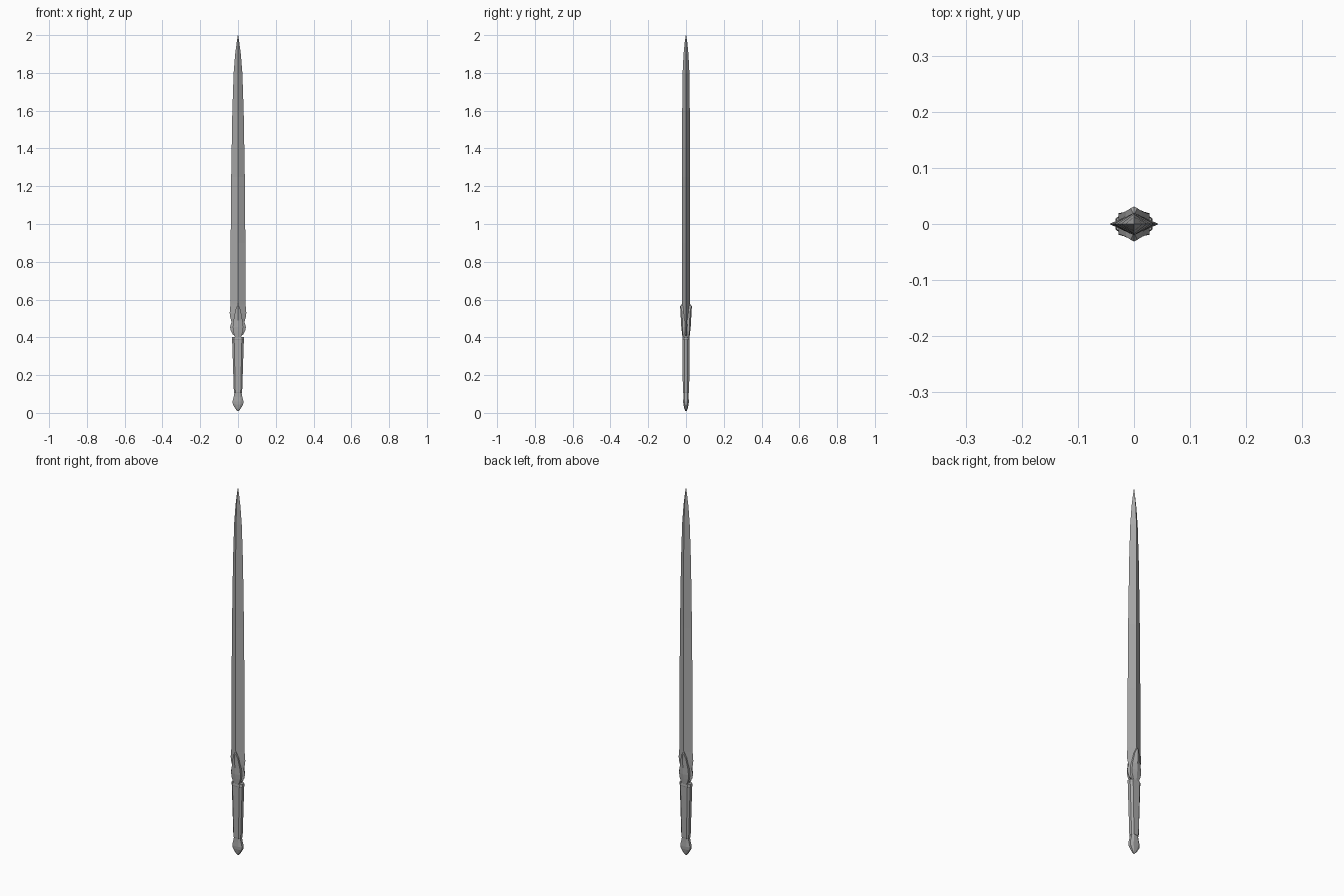
import bpy, bmesh

# Dark steel used on every part
steel = bpy.data.materials.new("dark_steel")
steel.diffuse_color = (0.4, 0.4, 0.4, 1)


def loft(name, rings):
    """Skin a stack of equal-length point rings and cap both ends."""
    bm = bmesh.new()
    rows = [[bm.verts.new(p) for p in ring] for ring in rings]
    n = len(rows[0])
    for a, b in zip(rows, rows[1:]):
        for i in range(n):
            j = (i + 1) % n
            bm.faces.new((a[i], a[j], b[j], b[i]))
    bm.faces.new(rows[0][::-1])
    bm.faces.new(rows[-1])
    bmesh.ops.remove_doubles(bm, verts=bm.verts, dist=1e-5)
    bmesh.ops.recalc_face_normals(bm, faces=bm.faces)
    me = bpy.data.meshes.new(name)
    bm.to_mesh(me)
    bm.free()
    me.materials.append(steel)
    ob = bpy.data.objects.new(name, me)
    bpy.context.collection.objects.link(ob)
    return ob


def diamond(hx, hy, z, drop=0.0):
    return [(hx, 0, z), (0, hy, z - drop), (-hx, 0, z), (0, -hy, z - drop)]


def octagon(hx, hy, z, kx=0.65, ky=0.5):
    q = [(hx, hy * ky), (hx * kx, hy), (-hx * kx, hy), (-hx, hy * ky)]
    return [(x, y, z) for x, y in q + [(-x, -y) for x, y in q]]


# Blade: diamond section with a waisted base ending in a shallow V
blade = [(0.415, 0.028, 0.017, 0.015), (0.435, 0.038, 0.018, 0.012),
         (0.455, 0.042, 0.019, 0), (0.482, 0.034, 0.02, 0),
         (0.505, 0.041, 0.02, 0), (0.53, 0.044, 0.02, 0),
         (0.575, 0.040, 0.02, 0), (0.9, 0.039, 0.02, 0),
         (1.25, 0.036, 0.02, 0), (1.6, 0.030, 0.02, 0),
         (1.8, 0.023, 0.018, 0), (1.9, 0.015, 0.013, 0),
         (1.96, 0.007, 0.007, 0), (2.0, 0.0008, 0.0008, 0)]
loft("blade", [diamond(hx, hy, z, d) for z, hx, hy, d in blade])

# Guard collar: ridged leaf wrapped over the blade base
guard = [(0.40, 0.016, 0.019, 0.016), (0.43, 0.026, 0.022, 0.018),
         (0.455, 0.028, 0.025, 0.019), (0.49, 0.024, 0.027, 0.019),
         (0.545, 0.014, 0.030, 0.023), (0.565, 0.006, 0.031, 0.028),
         (0.58, 0.001, 0.019, 0.018)]
loft("guard", [[(hx, ye, z), (0, hy, z), (-hx, ye, z),
                (-hx, -ye, z), (0, -hy, z), (hx, -ye, z)]
               for z, hx, hy, ye in guard])

# Grip: tapered faceted bar
grip = [(0.105, 0.021, 0.016), (0.11, 0.022, 0.017),
        (0.385, 0.031, 0.018), (0.39, 0.033, 0.019), (0.402, 0.031, 0.018)]
loft("grip", [octagon(hx, hy, z) for z, hx, hy in grip])

# Pommel: faceted drop
pommel = [(0.009, 0.003, 0.003), (0.022, 0.014, 0.009), (0.045, 0.027, 0.014),
          (0.06, 0.029, 0.015), (0.085, 0.023, 0.014), (0.106, 0.019, 0.014)]
loft("pommel", [octagon(hx, hy, z, 0.5) for z, hx, hy in pommel])
